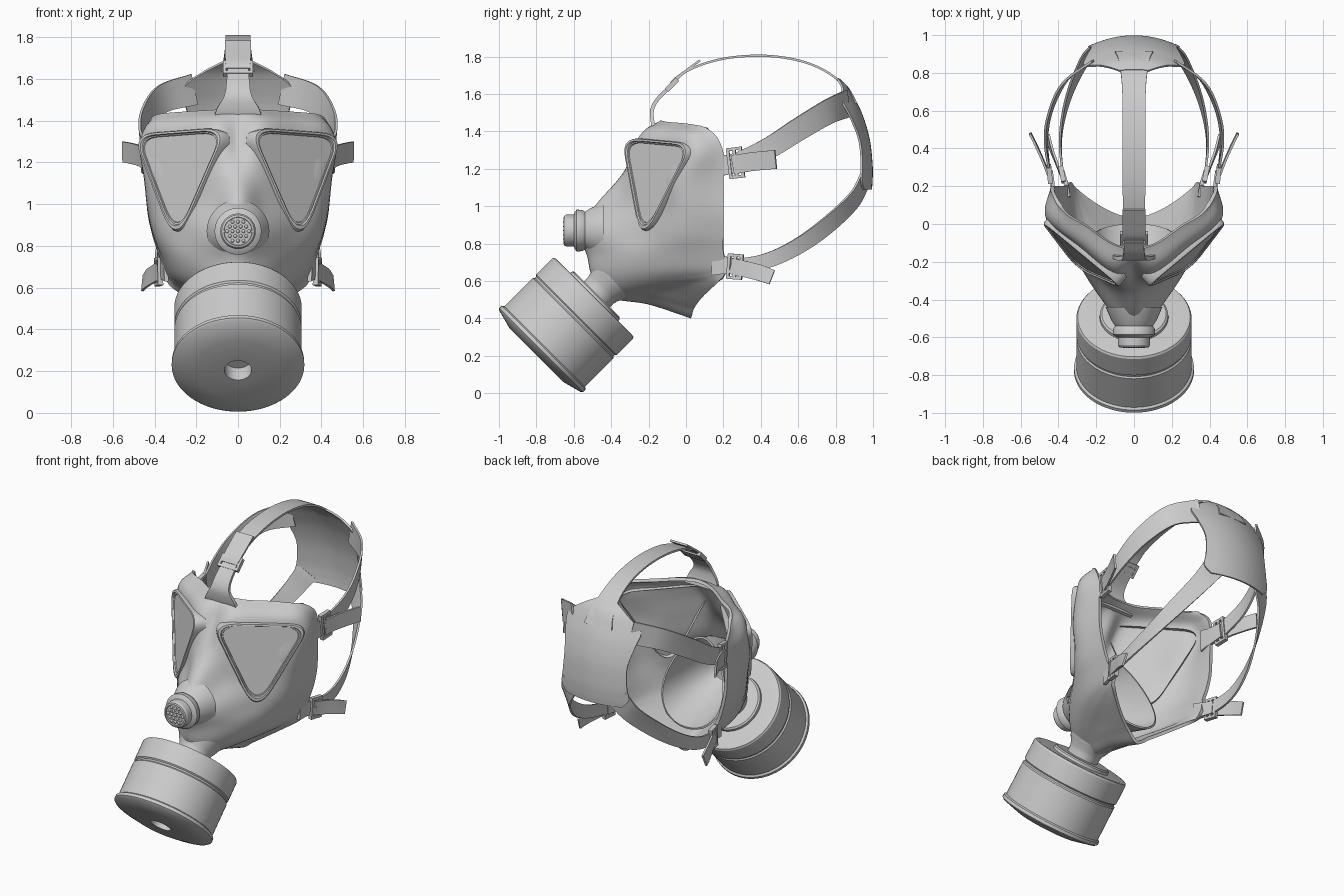
import bpy, bmesh, math
from mathutils import Vector, Matrix

if "Cube" in bpy.data.objects:
    bpy.data.objects.remove(bpy.data.objects["Cube"])


def spline(pts, n=6):
    """Catmull-Rom through points of any dimension."""
    p = [Vector(q) for q in pts]
    p = [2 * p[0] - p[1]] + p + [2 * p[-1] - p[-2]]
    out = []
    for i in range(1, len(p) - 2):
        a, b, c, d = p[i - 1:i + 3]
        for k in range(n):
            t = k / n
            out.append(0.5 * (2 * b + (c - a) * t + (2 * a - 5 * b + 4 * c - d) * t * t
                              + (3 * b - a - 3 * c + d) * t ** 3))
    return out + [p[-2]]


def finish(name, bm, mirror=False, thick=0, angle=40):
    bmesh.ops.recalc_face_normals(bm, faces=bm.faces)
    me = bpy.data.meshes.new(name)
    bm.to_mesh(me)
    bm.free()
    ob = bpy.data.objects.new(name, me)
    bpy.context.collection.objects.link(ob)
    if thick:
        m = ob.modifiers.new("thickness", 'SOLIDIFY')
        m.thickness, m.offset = thick, 0
    if mirror:
        ob.modifiers.new("mirror", 'MIRROR')
    bpy.ops.object.select_all(action='DESELECT')
    ob.select_set(True)
    bpy.context.view_layer.objects.active = ob
    bpy.ops.object.convert(target='MESH')
    bpy.ops.object.shade_smooth_by_angle(angle=math.radians(angle))
    return ob


def loft(rows, closed=False, cap=False):
    bm = bmesh.new()
    vs = [[bm.verts.new(p) for p in r] for r in rows]
    n = len(rows[0])
    for r, s in zip(vs, vs[1:]):
        for i in range(n if closed else n - 1):
            j = (i + 1) % n
            bm.faces.new((r[i], r[j], s[j], s[i]))
    if cap:
        bm.faces.new(vs[-1])
    return bm


def lathe(name, profile, origin, axis, seg=64):
    rot = Vector(axis).to_track_quat('Z', 'Y').to_matrix()
    rows = [[Vector(origin) + rot @ Vector((r * math.cos(2 * math.pi * k / seg),
             r * math.sin(2 * math.pi * k / seg), t)) for k in range(seg)] for r, t in profile]
    bm = loft(rows, True)
    bmesh.ops.remove_doubles(bm, verts=bm.verts, dist=1e-5)
    return finish(name, bm, angle=30)


def ribbon(name, pts, across=None, mirror=True, thick=0.012):
    """Strap through (x, y, z, half width)."""
    s = spline(pts)
    rows = []
    for i, p in enumerate(s):
        t = (s[min(i + 1, len(s) - 1)] - s[max(i - 1, 0)]).to_3d().normalized()
        w = across or t.cross(Vector((p.x, p.y - 0.35, 0))).normalized()
        rows.append([p.to_3d() + w * p[3] * k for k in (-1, -0.5, 0, 0.5, 1)])
    return finish(name, loft(rows), mirror, thick)


def buckle(name, center, along, out, width, mirror=True):
    t = Vector(along).normalized()
    w = t.cross(Vector(out)).normalized()
    n = w.cross(t)
    basis = Matrix((t, w, n)).transposed().to_4x4()
    bm = bmesh.new()
    bars = [(x, 0, 0.016, width) for x in (-0.034, 0, 0.034)]
    bars += [(0, y * width / 2, 0.084, 0.016) for y in (-1, 1)]
    for x, y, sx, sy in bars:
        m = Matrix.Translation(center) @ basis @ Matrix.Translation((x, y, 0)) \
            @ Matrix.Diagonal((sx, sy, 0.026, 1))
        bmesh.ops.create_cube(bm, size=1, matrix=m)
    return finish(name, bm, mirror)


# Facepiece: half sections from forehead, down the nose, under the chin
# front z, rear z, centre y, then (x, y) x 4 towards the rear rim
sections = [
    (1.45, 1.42, -.13, .12, -.10, .25, -.01, .35, .05, .40, .11),
    (1.41, 1.36, -.19, .12, -.21, .27, -.10, .42, .02, .43, .17),
    (1.30, 1.27, -.25, .10, -.275, .28, -.13, .455, .03, .43, .20),
    (1.15, 1.12, -.345, .11, -.305, .28, -.155, .43, -.03, .43, .20),
    (1.00, .97, -.475, .12, -.34, .28, -.18, .41, -.03, .425, .20),
    (.86, .85, -.56, .11, -.46, .25, -.25, .38, -.05, .40, .20),
    (.74, .76, -.52, .11, -.45, .24, -.28, .34, -.06, .37, .20),
    (.62, .68, -.49, .10, -.44, .21, -.28, .30, -.06, .345, .22),
    (.52, .65, -.40, .08, -.37, .17, -.24, .26, -.04, .335, .215),
    (.485, .63, -.20, .08, -.17, .15, -.10, .24, .03, .33, .205),
    (.41, .61, .03, .08, .045, .16, .08, .24, .13, .32, .19),
]
rows = []
for zf, zr, yc, *xy in sections:
    half = [(xy[2 * i], xy[2 * i + 1], zf + (zr - zf) * (i + 1) / 4) for i in range(4)]
    rows.append(spline([(-x, y, z) for x, y, z in half[::-1]] + [(0, yc, zf)] + half))
cols = [spline(c) for c in zip(*rows)]
finish("facepiece", loft(cols), thick=0.02)

# Inner nose cup
rows = []
for s, dy in ((1, 0), (.97, -.03), (.85, -.13), (.65, -.25), (.4, -.34)):
    ring = []
    for k in range(40):
        t = 2 * math.pi * k / 40
        c = math.cos(t)
        ring.append((s * .21 * math.sin(t) * (1 - .25 * c), -.09 + dy - .09 * s * c, .80 + s * .26 * c))
    rows.append(ring)
finish("nose_cup", loft(rows, True), thick=0.012)

# Eye lenses with raised frames: rounded triangle on a slanted plane
corners = [(Vector((.035, 1.37)), .12), (Vector((.5, 1.335)), .11), (Vector((.29, .785)), .18)]
outline = []
for i, (c, cut) in enumerate(corners):
    a = c + (corners[i - 1][0] - c).normalized() * cut
    b = c + (corners[(i + 1) % 3][0] - c).normalized() * cut
    outline += [a * (1 - t) ** 2 + c * 2 * t * (1 - t) + b * t * t for t in [k / 8 for k in range(9)]]
mid = Vector((.277, 1.185))
normal = Vector((.842, -1, .18)).normalized()


def lens_ring(scale, depth):
    ring = []
    for q in outline:
        x, z = mid + (q - mid) * scale
        ring.append(Vector((x, -.613 + .842 * x + .18 * z, z)) + normal * depth)
    return ring


finish("eye_lens", loft([lens_ring(*a) for a in ((1.0, -.05), (1.0, .006), (.975, .018), (.92, .02),
       (.90, .012), (.87, .012), (.86, .006))], True, True), mirror=True, angle=35)

# Exhale valve with studded grille
lathe("exhale_valve", [(.15, -.04), (.12, .03), (.10, .06), (.11, .075), (.112, .105), (.098, .115), (.085, .12),
      (.085, .16), (.078, .172), (.068, .175), (.066, .168), (0, .168)], (0, -.48, .87), (0, -1, 0))
bm = bmesh.new()
for i in range(-2, 3):
    for j in range(-2, 3):
        if abs(i + j) <= 2:
            m = Matrix.Translation((.026 * (i + j / 2), -.648, .87 + .0225 * j))
            bmesh.ops.create_uvsphere(bm, u_segments=10, v_segments=6, radius=.009, matrix=m)
finish("valve_studs", bm)

# Filter canister and its neck, tilted 45 degrees
top, axis = (0, -.49, .515), (0, -1, -1)
lathe("filter_canister", [(0, -.02), (.17, -.02), (.18, -.012), (.182, .004), (.2, .006), (.285, 0), (.298, .003),
      (.305, .014), (.305, .135), (.297, .143), (.297, .153), (.305, .161), (.305, .375), (.317, .383),
      (.318, .402), (.308, .411), (.2, .44), (.065, .44), (.065, .36), (0, .36)], top, axis)
lathe("filter_neck", [(.17, -.24), (.15, -.17), (.125, -.11), (.105, -.075), (.098, -.05), (.098, 0)], top, axis)

# Forehead tab, crown strap and its loose end
X = Vector((1, 0, 0))
ribbon("forehead_tab", [(0, -.165, 1.40, .12), (0, -.18, 1.46, .10), (0, -.18, 1.52, .065),
       (0, -.145, 1.58, .055), (0, -.06, 1.66, .05)], X, False, .02)
ribbon("crown_strap", [(0, -.09, 1.63, .05), (0, 0, 1.72, .055), (0, .18, 1.785, .06), (0, .4, 1.805, .06),
       (0, .6, 1.78, .06), (0, .75, 1.72, .065), (0, .86, 1.63, .08), (0, .91, 1.55, .1)], X, False)
ribbon("crown_strap_end", [(0, -.085, 1.65, .055), (0, -.06, 1.68, .06), (0, .0, 1.725, .062),
       (0, .075, 1.78, .062)], X, False)
buckle("crown_buckle", (0, -.075, 1.65), (0, .7, .7), (0, -.7, .7), .13, False)

# Rear head pad, curved around the skull: z, centre y, half width
pad = spline([(1.68, .815, .075), (1.63, .865, .17), (1.56, .905, .26), (1.47, .945, .25), (1.35, .978, .225),
              (1.22, .992, .23), (1.14, .992, .24), (1.09, .988, .20)])
finish("head_pad", loft([[(w * k / 6, y - (w * k / 6) ** 2, z) for k in range(-6, 7)] for z, y, w in pad]),
       thick=0.012)

# Temple straps (upper pair)
ribbon("temple_strap", [(.435, .22, 1.22, .05), (.45, .3, 1.245, .052), (.465, .45, 1.315, .057),
       (.44, .6, 1.41, .062), (.36, .76, 1.505, .068), (.21, .866, 1.55, .075)])
ribbon("temple_strap_end", [(.45, .25, 1.22, .05), (.48, .33, 1.235, .05), (.52, .42, 1.245, .05),
       (.55, .48, 1.25, .05)])
ribbon("temple_lug", [(.425, .12, 1.22, .07), (.43, .2, 1.22, .055), (.44, .28, 1.23, .048)], thick=.02)
buckle("temple_buckle", (.447, .265, 1.232), (.1, 1, .12), (1, -.1, 0), .15)

# Jaw straps (lower pair)
ribbon("jaw_strap", [(.17, .96, 1.15, .07), (.24, .895, 1.03, .058), (.32, .74, .885, .05), (.37, .58, .775, .043),
       (.39, .42, .705, .04), (.375, .25, .675, .04)])
ribbon("jaw_strap_end", [(.38, .24, .68, .042), (.405, .31, .665, .043), (.435, .39, .645, .043),
       (.455, .46, .62, .04)])
ribbon("jaw_lug", [(.345, .14, .69, .06), (.355, .2, .685, .048), (.378, .28, .677, .04)], thick=.02)
buckle("jaw_buckle", (.38, .262, .677), (.2, 1, -.08), (1, -.2, 0), .12)
